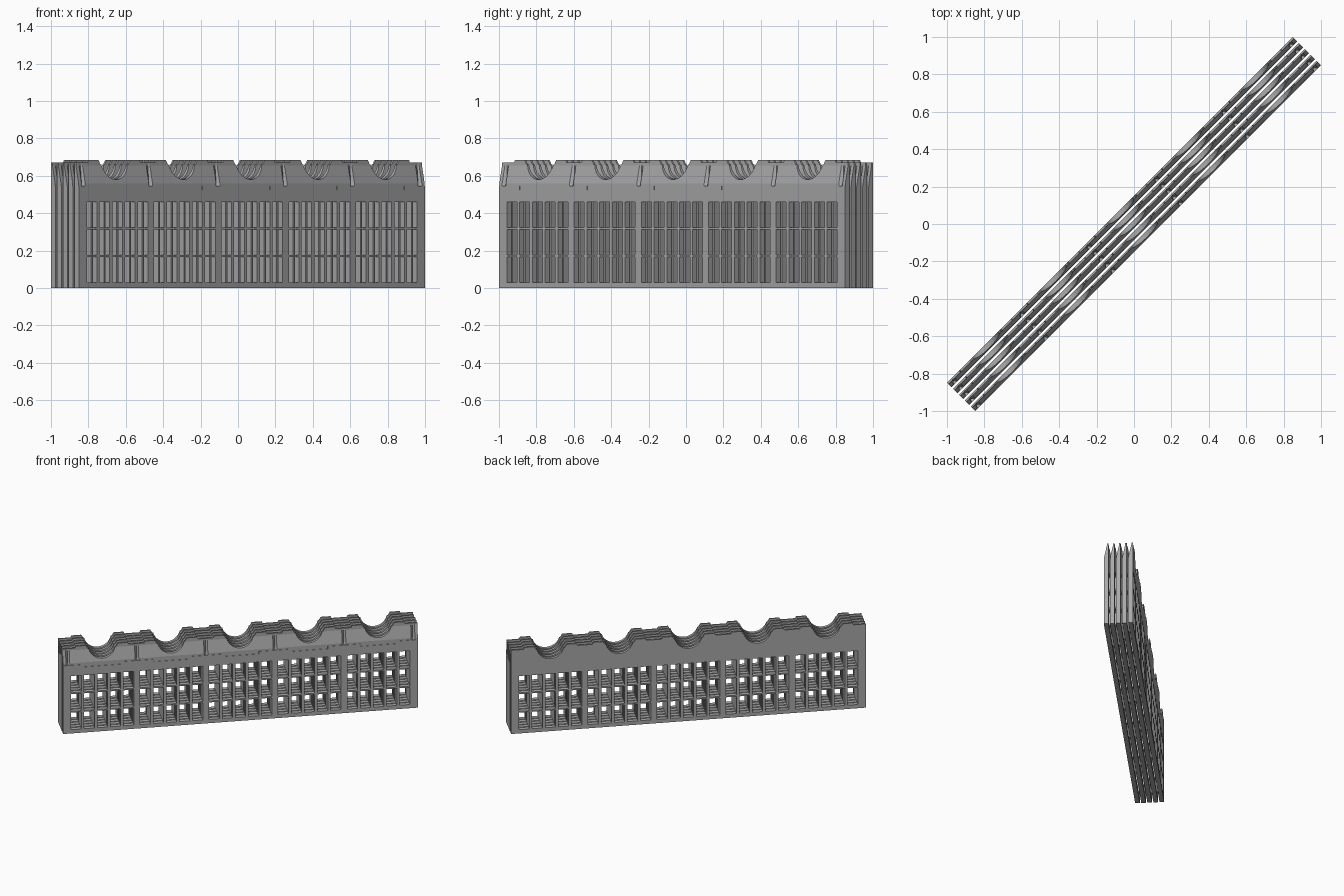
import bpy, bmesh, math
from mathutils import Vector

cube = bpy.data.objects.get("Cube")
if cube:
    bpy.data.objects.remove(cube)

HALF = 1.308            # half length of a panel
THICK = 0.034           # panel thickness
PANELS, MODULES = 5, 5
PITCH = (0.212 - THICK) / (PANELS - 1)
MOD = 0.509             # module length
WIN, GAP = 0.076, 0.0205
LEDGE = 0.525
JOINTS = [(i - MODULES / 2) * MOD for i in range(MODULES + 1)]
CENTRES = [j + MOD / 2 for j in JOINTS[:-1]]

grey = bpy.data.materials.new("concrete_grey")
grey.use_nodes = True
colour = (0.4, 0.4, 0.4, 1)
grey.diffuse_color = colour
grey.node_tree.nodes["Principled BSDF"].inputs["Base Color"].default_value = colour


def finish(bm, name):
    bmesh.ops.recalc_face_normals(bm, faces=bm.faces)
    mesh = bpy.data.meshes.new(name)
    bm.to_mesh(mesh)
    bm.free()
    mesh.materials.append(grey)
    return mesh


def thicken(bm, depth):
    """Extrude flat faces towards the back; return the front vertices."""
    front = list(bm.verts)
    new = bmesh.ops.extrude_face_region(bm, geom=bm.faces[:], use_keep_orig=True)["geom"]
    back = [v for v in new if isinstance(v, bmesh.types.BMVert)]
    bmesh.ops.translate(bm, vec=(0, depth, 0), verts=back)
    return front


# Lower wall: a grid of cells with window cells left out
def make_wall():
    xs, window, middle = [-HALF], set(), set()
    for c in CENTRES:
        for k in range(5):
            a = c + (k - 2) * (WIN + GAP) - WIN / 2
            window.add(len(xs))
            xs += [a, a + WIN]
    for c in CENTRES:
        middle |= {i for i in range(len(xs) - 1) if abs((xs[i] + xs[i + 1]) / 2 - c) < 0.14}
    xs.append(HALF)
    zs = [0, 0.03, 0.166, 0.177, 0.314, 0.325, 0.46, LEDGE, 0.545]
    bm = bmesh.new()
    grid = [[bm.verts.new((x, 0, z)) for x in xs] for z in zs]
    for r in range(len(zs) - 1):
        for i in range(len(xs) - 1):
            if (i in window and r in (1, 3, 5)) or (i in middle and r == 7):
                continue
            bm.faces.new((grid[r][i], grid[r][i + 1], grid[r + 1][i + 1], grid[r + 1][i]))
    bmesh.ops.delete(bm, geom=[v for v in bm.verts if not v.link_faces], context='VERTS')
    thicken(bm, THICK)
    return finish(bm, "lattice_wall")


# Upper crown: scalloped outline, leaning back to a thin crest, grooved at joints
def make_crown():
    low, high, cut, radius = 0.67, 0.685, 0.66, 0.1
    outline = [(-HALF, LEDGE), (HALF, LEDGE), (HALF, low)]
    for n in range(MODULES, 0, -1):
        j, c, p = JOINTS[n], CENTRES[n - 1], JOINTS[n - 1]
        outline += [(j - 0.056, low), (j - 0.062, high), (j - 0.135, high), (j - 0.15, cut)]
        outline += [(c + radius * math.cos(a), 0.68 - radius * math.sin(a))
                    for a in (math.radians(12 + 156 * k / 12) for k in range(13))]
        outline += [(p + 0.15, cut), (p + 0.135, high), (p + 0.062, high), (p + 0.056, low)]
    outline.append((-HALF, low))
    bm = bmesh.new()
    bm.faces.new([bm.verts.new((x, 0, z)) for x, z in outline])

    def slice_at(point, normal):
        bmesh.ops.bisect_plane(bm, geom=bm.verts[:] + bm.edges[:] + bm.faces[:],
                               plane_co=Vector(point), plane_no=Vector(normal))

    for z in (0.56, 0.655):
        slice_at((0, 0, z), (0, 0, 1))
    for j in JOINTS:
        for off in (-0.014, 0, 0.014):
            slice_at((j + off, 0, 0), (1, 0, 0))
    for v in thicken(bm, THICK):
        slope = min(max((v.co.z - 0.56) / 0.095, 0), 1)
        v.co.y = 0.003 + 0.02 * slope
        if v.co.z > LEDGE + 0.01 and min(abs(v.co.x - j) for j in JOINTS) < 0.004:
            v.co.y = 0.025
    return finish(bm, "scalloped_crown")


# Row of identical panels, standing diagonally
wall, crown = make_wall(), make_crown()
turn = math.radians(45)
for n in range(PANELS):
    d = -0.106 + n * PITCH
    for mesh in (wall, crown):
        ob = bpy.data.objects.new(f"{mesh.name}_{n + 1}", mesh)
        ob.location = (-d * math.sin(turn), d * math.cos(turn), 0)
        ob.rotation_euler.z = turn
        bpy.context.collection.objects.link(ob)
